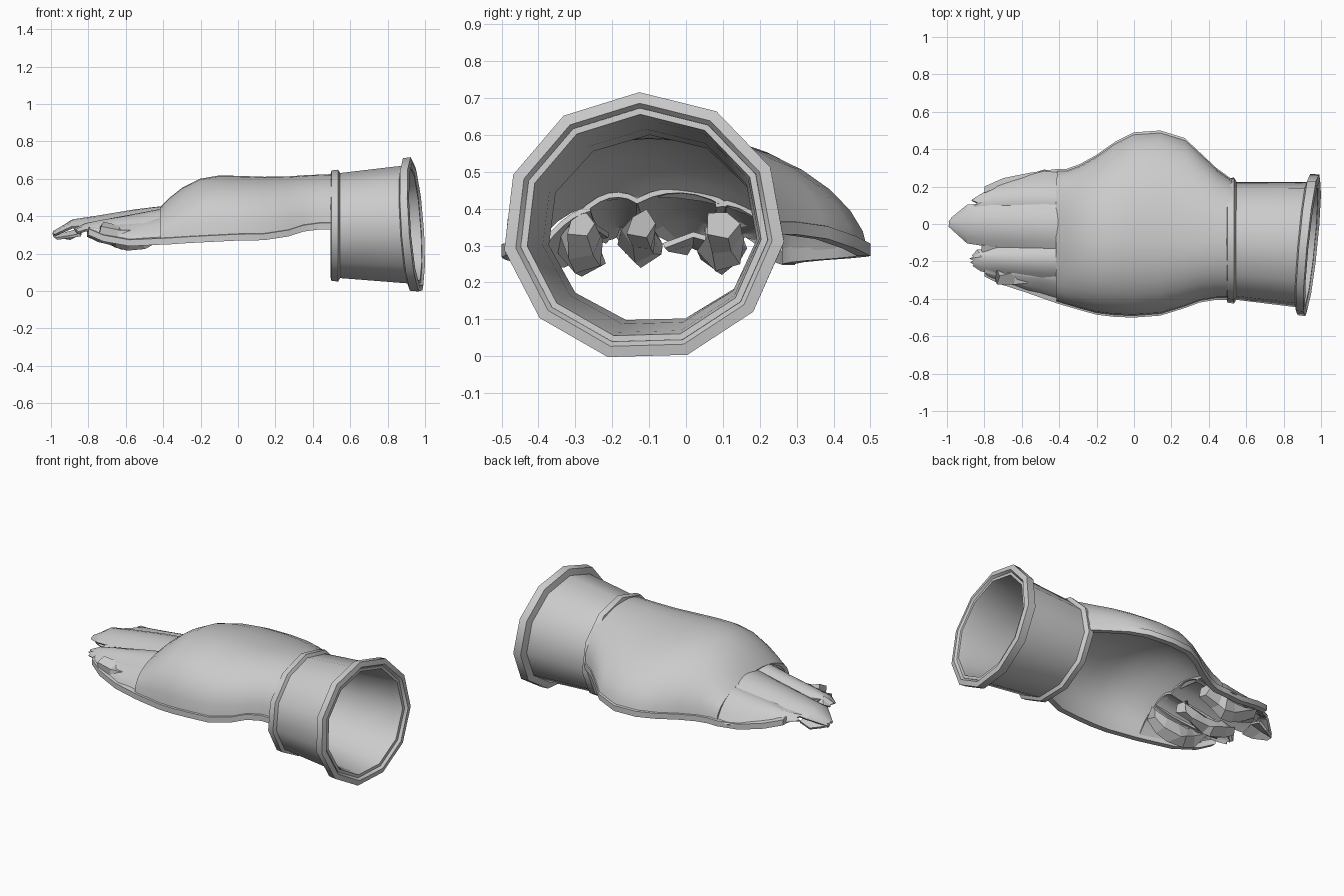
import bpy, bmesh, math, random

random.seed(4)
cube = bpy.data.objects.get("Cube")
if cube:
    bpy.data.objects.remove(cube, do_unlink=True)

GREY = (0.6, 0.6, 0.6, 1)
mat = bpy.data.materials.new("plain grey")
mat.use_nodes = True
mat.diffuse_color = GREY
mat.node_tree.nodes["Principled BSDF"].inputs["Base Color"].default_value = GREY


def loft(name, rows, closed=False, caps=False, wrap=False, thick=0, angle=35):
    """Skin rows of points; closed joins each row, wrap joins last row to first."""
    bm = bmesh.new()
    grid = [[bm.verts.new(p) for p in row] for row in rows]
    n = len(grid[0])
    pairs = list(zip(grid, grid[1:])) + ([(grid[-1], grid[0])] if wrap else [])
    for a, b in pairs:
        for i in range(n if closed else n - 1):
            j = (i + 1) % n
            bm.faces.new((a[i], a[j], b[j], b[i]))
    if caps:
        bm.faces.new(grid[0])
        bm.faces.new(grid[-1])
    bmesh.ops.recalc_face_normals(bm, faces=bm.faces[:])
    mesh = bpy.data.meshes.new(name)
    bm.to_mesh(mesh)
    bm.free()
    mesh.materials.append(mat)
    ob = bpy.data.objects.new(name, mesh)
    bpy.context.collection.objects.link(ob)
    bpy.ops.object.select_all(action="DESELECT")
    ob.select_set(True)
    bpy.context.view_layer.objects.active = ob
    if thick:
        mod = ob.modifiers.new("thickness", "SOLIDIFY")
        mod.thickness = thick
        mod.offset = 0
        bpy.ops.object.modifier_apply(modifier=mod.name)
    bpy.ops.object.shade_smooth_by_angle(angle=math.radians(angle))


def ring(x, r, sides=11):
    """One cuff section, leaning more and more toward the open end."""
    k = max(0, (x - 0.55) / 0.4)
    row = []
    for i in range(sides):
        a = math.tau * i / sides - 0.03
        dy, dz = r * (1.12 - 0.07 * k) * math.sin(a), r * math.cos(a)
        row.append((x + k * (0.1 * dy - 0.07 * dz), -0.09 - 0.025 * k + dy, 0.345 + 0.006 * k + dz))
    return row


def tube(name, profile):
    loft(name, [ring(x, r) for x, r in profile], closed=True, wrap=True, angle=38)


# Cuff with a stepped rim and a wrist band
tube("cuff", [(0.51, 0.282), (0.92, 0.322), (0.945, 0.322), (0.945, 0.305),
              (0.9, 0.295), (0.7, 0.268), (0.51, 0.255)])
tube("cuff_rim", [(0.895, 0.322), (0.905, 0.36), (0.95, 0.365), (0.957, 0.335), (0.925, 0.31)])
tube("wrist_band", [(0.495, 0.28), (0.5, 0.3), (0.535, 0.304), (0.55, 0.28)])


def hand_arch(x, lo, hi, top, edge, peak=-0.1, n=16):
    """Arch across the hand; the thumb side flattens into a web where it is wide."""
    web = min(1, max(0, (hi - 0.22) / 0.22))
    row = []
    for i in range(n + 1):
        t = math.pi * i / n
        low_side = t < math.pi / 2
        w = peak - lo if low_side else hi - peak
        power = 0.85 if low_side else 0.8 + 0.4 * web
        row.append((x, peak - w * math.cos(t), edge + (top - edge) * max(0, math.sin(t)) ** power))
    return row


# Back of the hand: x, low side, high side, crown height, edge height
hand = [(0.53, -0.385, 0.215, 0.615, 0.35), (0.44, -0.385, 0.28, 0.612, 0.35),
        (0.35, -0.4, 0.365, 0.608, 0.338), (0.27, -0.43, 0.44, 0.602, 0.312),
        (0.14, -0.47, 0.48, 0.6, 0.292), (0.0, -0.48, 0.47, 0.605, 0.29),
        (-0.1, -0.477, 0.42, 0.607, 0.285), (-0.2, -0.465, 0.35, 0.59, 0.28),
        (-0.29, -0.44, 0.3, 0.545, 0.275), (-0.36, -0.42, 0.275, 0.49, 0.27),
        (-0.41, -0.405, 0.275, 0.44, 0.268)]
loft("hand_back", [hand_arch(*s) for s in hand], thick=0.022, angle=45)

# Welt standing proud along both open edges
low_path = [(s[0], s[1], s[4]) for s in hand] + [(-0.58, -0.345, 0.26), (-0.72, -0.3, 0.285), (-0.8, -0.26, 0.32)]
high_path = [(s[0], s[2], s[4]) for s in hand] + [(-0.55, 0.255, 0.275), (-0.7, 0.225, 0.31), (-0.8, 0.18, 0.34)]
for name, path, side in (("low_edge_welt", low_path, -1), ("high_edge_welt", high_path, 1)):
    rows = [[(x, y - 0.015 * side, z - 0.02), (x, y + 0.02 * side, z - 0.02),
             (x, y + 0.02 * side, z + 0.014), (x, y - 0.015 * side, z + 0.022)] for x, y, z in path]
    loft(name, rows, closed=True, caps=True, angle=30)


def finger(name, sections, jag):
    """Thin finger plate sloping between two edge heights, with a ragged tip."""
    rows = []
    for k, (x, lo, hi, lo_z, hi_z, bulge) in enumerate(sections):
        wild = jag if k >= len(sections) - 2 else 0
        row = []
        for i in range(7):
            f = i / 6
            row.append((x + wild * random.uniform(-0.3, 1), lo + (hi - lo) * f,
                        lo_z + (hi_z - lo_z) * f + bulge * math.sin(math.pi * f) ** 0.8
                        + wild * random.uniform(-0.3, 0.3)))
        rows.append(row)
    loft(name, rows, thick=0.014, angle=30)


# Four fingers from knuckle to tip: x, low side, high side, both edge heights, bulge
finger("first_finger", [(-0.38, 0.08, 0.275, 0.41, 0.27, 0.05), (-0.48, 0.08, 0.285, 0.395, 0.27, 0.05),
                        (-0.6, 0.08, 0.25, 0.38, 0.285, 0.045), (-0.74, 0.07, 0.22, 0.365, 0.315, 0.03),
                        (-0.86, 0.05, 0.14, 0.345, 0.33, 0.015)], 0.03)
finger("second_finger", [(-0.38, -0.135, 0.11, 0.42, 0.41, 0.035), (-0.55, -0.125, 0.11, 0.39, 0.39, 0.04),
                         (-0.76, -0.12, 0.11, 0.35, 0.36, 0.04), (-0.89, -0.1, 0.1, 0.335, 0.34, 0.04),
                         (-0.985, -0.02, 0.03, 0.3, 0.3, 0.012)], 0.012)
finger("third_finger", [(-0.38, -0.29, -0.13, 0.38, 0.42, 0.035), (-0.55, -0.28, -0.13, 0.345, 0.39, 0.035),
                        (-0.72, -0.26, -0.13, 0.33, 0.35, 0.035), (-0.83, -0.25, -0.14, 0.32, 0.33, 0.03),
                        (-0.87, -0.22, -0.17, 0.31, 0.31, 0.015)], 0.02)
finger("fourth_finger", [(-0.38, -0.41, -0.26, 0.27, 0.4, 0.025), (-0.5, -0.375, -0.25, 0.26, 0.365, 0.025),
                         (-0.65, -0.33, -0.24, 0.27, 0.345, 0.02), (-0.8, -0.28, -0.21, 0.31, 0.33, 0.01)], 0.03)


# Crumpled lining folded beneath the fingers
def fold(name, y, width, low, start, end):
    rows = []
    for k in range(6):
        f = k / 5
        x = start + (end - start) * f
        size = width * (0.55 + 0.45 * math.sin(math.pi * (0.15 + 0.7 * f)))
        mid = 0.36 - (0.36 - low) * 0.45 * math.sin(math.pi * f) - 0.03 * f
        row = []
        for i in range(5):
            a = math.tau * i / 5 + 0.3 * k
            r = size * random.uniform(0.3, 0.52)
            row.append((x + random.uniform(-0.025, 0.025), y + r * math.cos(a), mid + 0.95 * r * math.sin(a)))
        rows.append(row)
    loft(name, rows, closed=True, caps=True, angle=10)


fold("lining_first", 0.1, 0.14, 0.21, -0.42, -0.78)
fold("lining_third", -0.12, 0.13, 0.25, -0.46, -0.8)
fold("lining_fourth", -0.28, 0.14, 0.2, -0.38, -0.72)

# Bent flap at the longest fingertip
loft("fingertip_flap", [[(-0.84, -0.06, 0.3), (-0.84, 0.02, 0.33), (-0.84, 0.09, 0.31)],
                        [(-0.9, -0.05, 0.29), (-0.91, 0.02, 0.31), (-0.9, 0.08, 0.28)],
                        [(-0.97, 0.0, 0.28), (-0.99, 0.015, 0.3), (-0.96, 0.04, 0.29)]], thick=0.015, angle=10)
